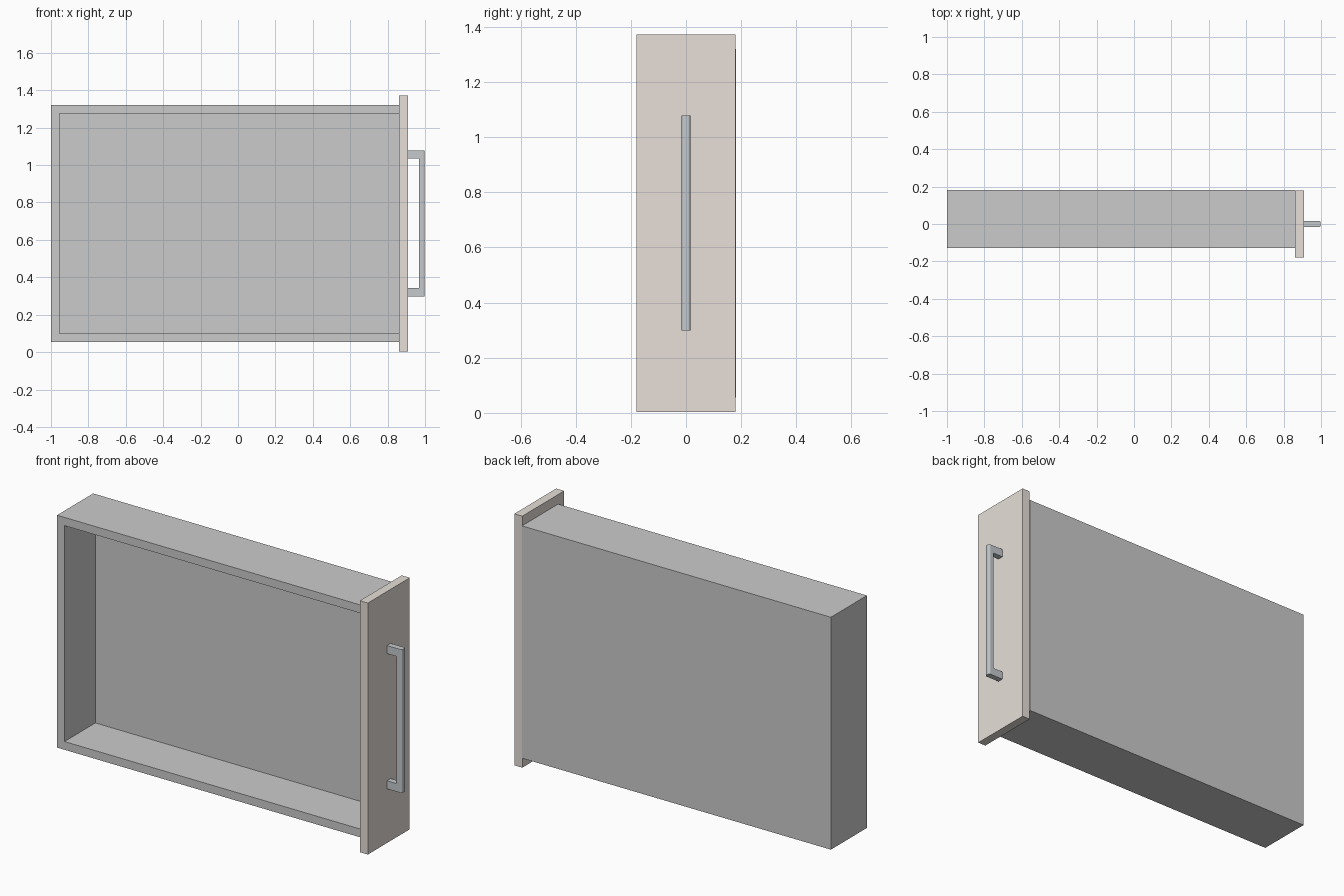
import bpy, bmesh

if "Cube" in bpy.data.objects:
    bpy.data.objects.remove(bpy.data.objects["Cube"])


def material(name, rgb):
    m = bpy.data.materials.new(name)
    m.diffuse_color = (*rgb, 1)
    m.use_nodes = True
    m.node_tree.nodes["Principled BSDF"].inputs["Base Color"].default_value = m.diffuse_color
    return m


def prism(name, outline, y0, y1, mat=None):
    """Extrude an x-z outline from y0 to y1."""
    bm = bmesh.new()
    face = bm.faces.new([bm.verts.new((x, y0, z)) for x, z in outline])
    new = bmesh.ops.extrude_face_region(bm, geom=[face])["geom"]
    bmesh.ops.translate(bm, vec=(0, y1 - y0, 0),
                        verts=[v for v in new if isinstance(v, bmesh.types.BMVert)])
    bmesh.ops.recalc_face_normals(bm, faces=bm.faces)
    mesh = bpy.data.meshes.new(name)
    bm.to_mesh(mesh)
    bm.free()
    ob = bpy.data.objects.new(name, mesh)
    bpy.context.collection.objects.link(ob)
    if mat:
        mesh.materials.append(mat)
    return ob


def rect(x0, x1, z0, z1):
    return [(x0, z0), (x1, z0), (x1, z1), (x0, z1)]


cream = material("cream", (0.80, 0.74, 0.69))
steel = material("steel", (0.56, 0.59, 0.61))

X0, XF, Z0, Z1, T = -1.0, 0.86, 0.055, 1.32, 0.045

# Three drawer walls as one U, open side towards -y
prism("drawer_walls", [(XF, Z0), (X0, Z0), (X0, Z1), (XF, Z1),
                       (XF, Z1 - T), (X0 + T, Z1 - T), (X0 + T, Z0 + T), (XF, Z0 + T)],
      -0.128, 0.182)

# Drawer bottom, fitted between the walls
prism("drawer_bottom", rect(X0 + T, XF, Z0 + T, Z1 - T), 0.137, 0.182)

# Front panel
prism("front_panel", rect(XF, 0.908, 0.003, 1.372), -0.18, 0.18, cream)

# Bracket handle with rounded outer edges along the grip
XH, XG, XO = 0.908, 0.967, 0.998
handle = prism("handle", [(XH, 0.298), (XO, 0.298), (XO, 1.078), (XH, 1.078),
                          (XH, 1.034), (XG, 1.034), (XG, 0.342), (XH, 0.342)],
               -0.016, 0.016, steel)
bm = bmesh.new()
bm.from_mesh(handle.data)
outer = [e for e in bm.edges
         if all(v.co.x > XO - 0.001 for v in e.verts) and e.calc_length() > 0.5]
bmesh.ops.bevel(bm, geom=outer, offset=0.009, segments=3, profile=0.5, affect='EDGES')
bm.to_mesh(handle.data)
bm.free()
